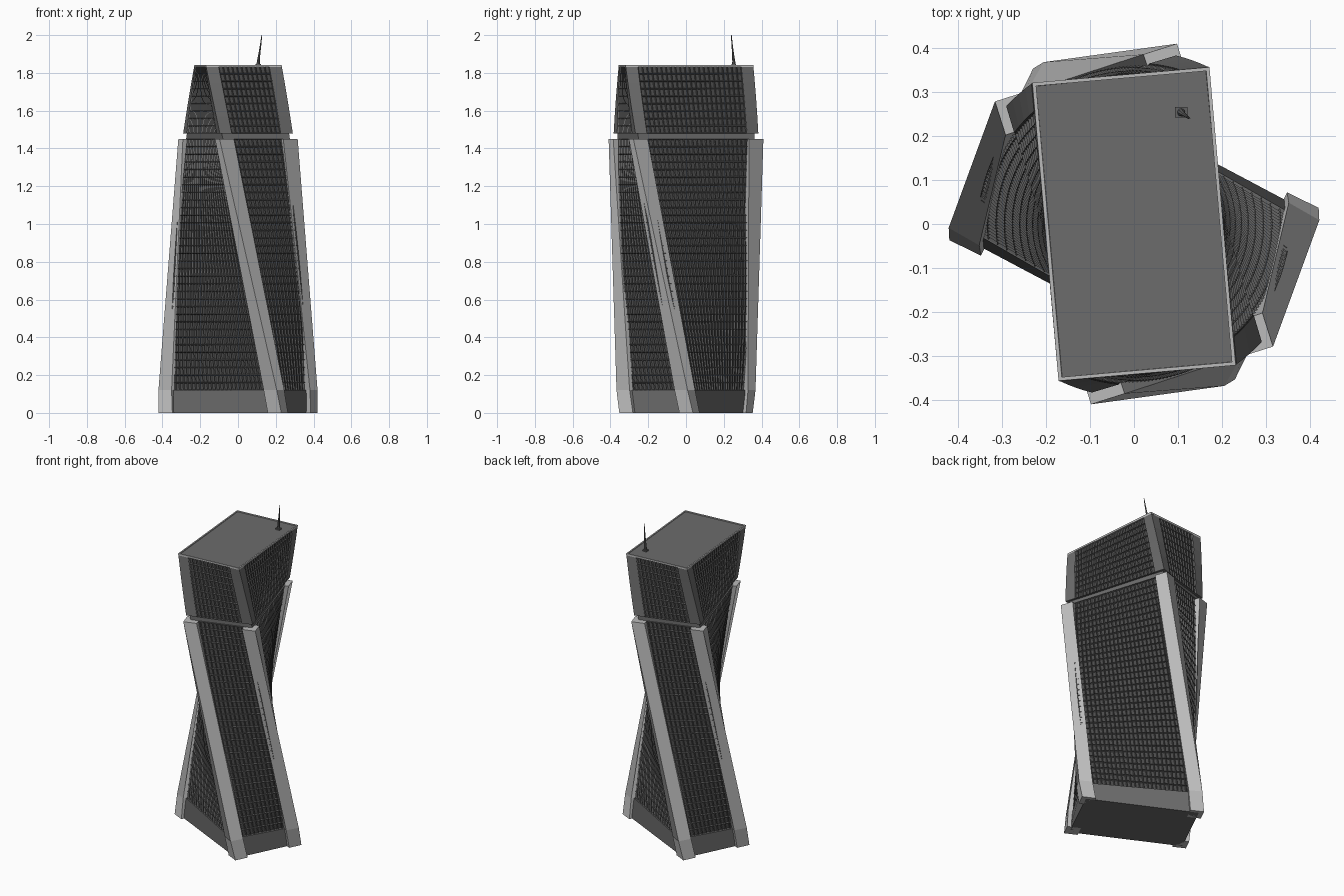
import bpy, bmesh
from math import radians, cos, sin, pi

if "Cube" in bpy.data.objects:
    bpy.data.objects.remove(bpy.data.objects["Cube"])


def material(name, g):
    m = bpy.data.materials.new(name)
    m.diffuse_color = (g, g, g, 1)
    m.use_nodes = True
    m.node_tree.nodes["Principled BSDF"].inputs["Base Color"].default_value = m.diffuse_color
    return m


DARK = material("dark_frame", 0.12)
GLASS = material("dark_glass", 0.07)
PANEL = material("mid_grey", 0.15)
PIER = material("light_grey", 0.5)


def twist(u, v, z):
    """Local plan point turned with height."""
    a = radians(64 - 32 * z)
    return (u * cos(a) - v * sin(a), u * sin(a) + v * cos(a), z)


def finish(bm, name, mats):
    bm.normal_update()
    me = bpy.data.meshes.new(name)
    bm.to_mesh(me)
    bm.free()
    for m in mats:
        me.materials.append(m)
    ob = bpy.data.objects.new(name, me)
    bpy.context.collection.objects.link(ob)
    return ob


def loft(name, rings, mat):
    """Skin equal-length rings of 3D points and cap the ends."""
    bm = bmesh.new()
    vs = [[bm.verts.new(p) for p in r] for r in rings]
    n = len(vs[0])
    for a, b in zip(vs, vs[1:]):
        for i in range(n):
            j = (i + 1) % n
            bm.faces.new((a[i], a[j], b[j], b[i]))
    bm.faces.new(vs[0][::-1])
    bm.faces.new(vs[-1])
    bmesh.ops.recalc_face_normals(bm, faces=bm.faces[:])
    return finish(bm, name, [mat])


def rect(u0, v0, u1, v1, z):
    return [twist(*p, z) for p in ((u0, v0), (u1, v0), (u1, v1), (u0, v1))]


def block(name, hu, hv, z0, z1, mat, steps=1):
    zs = [z0 + (z1 - z0) * i / steps for i in range(steps + 1)]
    return loft(name, [rect(-hu, -hv, hu, hv, z) for z in zs], mat)


def windowed(name, hu, hv, wu, wv, cu, cv, nu, nv, z0, z1, rows):
    """Twisting walls with a grid of recessed windows; (cu, cv) is the corner."""
    plan, win = [], []
    for k in range(4):
        w, n = ((wu, nu), (wv, nv))[k % 2]
        for i in range(n + 1):
            t = -w + 2 * w * i / n
            plan.append(((t, -hv), (hu, t), (-t, hv), (-hu, -t))[k])
            win.append(i < n)
        plan.append(((cu, -cv), (cu, cv), (-cu, cv), (-cu, -cv))[k])
        win.append(False)
    bm = bmesh.new()
    rings = []
    for r in range(rows + 1):
        z = z0 + (z1 - z0) * r / rows
        rings.append([bm.verts.new(twist(u, v, z)) for u, v in plan])
    cells = []
    n = len(plan)
    for a, b in zip(rings, rings[1:]):
        for i in range(n):
            j = (i + 1) % n
            f = bm.faces.new((a[i], a[j], b[j], b[i]))
            if win[i]:
                cells.append(f)
    bm.faces.new(rings[0][::-1])
    bm.faces.new(rings[-1])
    bm.normal_update()
    bmesh.ops.inset_individual(bm, faces=cells, thickness=0.005, depth=-0.008)
    for f in cells:
        f.material_index = 1
    return finish(bm, name, [DARK, GLASS])


# Plinth, window shaft, neck and crown
block("plinth", 0.198, 0.335, 0, 0.12, PANEL)
windowed("shaft_walls", 0.196, 0.334, 0.15, 0.295, 0.15, 0.295,
         12, 24, 0.12, 1.45, 33)
block("neck", 0.186, 0.322, 1.44, 1.485, PANEL)
windowed("crown_walls", 0.2, 0.338, 0.135, 0.275, 0.2, 0.338,
         11, 22, 1.48, 1.835, 9)

# Solid corner panels on the crown
for su in (-1, 1):
    for sv in (-1, 1):
        loft(f"crown_corner_{su}_{sv}",
             [rect(su * 0.137, sv * 0.277, su * 0.2015, sv * 0.3395, z)
              for z in (1.48, 1.57, 1.66, 1.75, 1.835)], PANEL)

# Roof slab and thin light rim
block("roof", 0.195, 0.333, 1.83, 1.838, PANEL)
R = 0.008
for s in (-1, 1):
    for nm, (a, b, c, d) in {
            "long": (s * 0.202, -0.34, s * (0.202 - R), 0.34),
            "short": (-0.202 + R, s * 0.34, 0.202 - R, s * (0.34 - R))}.items():
        loft(f"roof_rim_{nm}_{s}",
             [rect(a, b, c, d, z) for z in (1.832, 1.843)], PIER)

# Four straight leaning corner piers, with twisted feet
for su in (-1, 1):
    for sv in (-1, 1):
        def section(z):
            return rect(su * 0.137, sv * 0.281, su * 0.217, sv * 0.361, z)
        loft(f"pier_{su}_{sv}", [section(0.12), section(1.45)], PIER)
        loft(f"pier_foot_{su}_{sv}", [section(0), section(0.12)], PIER)

# Slightly bent tapering mast
mast = [(0.107, 0.254, 1.836, 0.010), (0.108, 0.253, 1.86, 0.008),
        (0.113, 0.249, 1.90, 0.005), (0.120, 0.244, 1.95, 0.0035),
        (0.126, 0.240, 2.0, 0.002)]
loft("mast", [[(x + r * cos(i * pi / 4), y + r * sin(i * pi / 4), z)
               for i in range(8)] for x, y, z, r in mast], DARK)
block_base = [[(0.107 + sx * 0.014, 0.254 + sy * 0.012, z)
               for sx, sy in ((-1, -1), (1, -1), (1, 1), (-1, 1))]
              for z in (1.836, 1.846)]
loft("mast_base", block_base, DARK)
